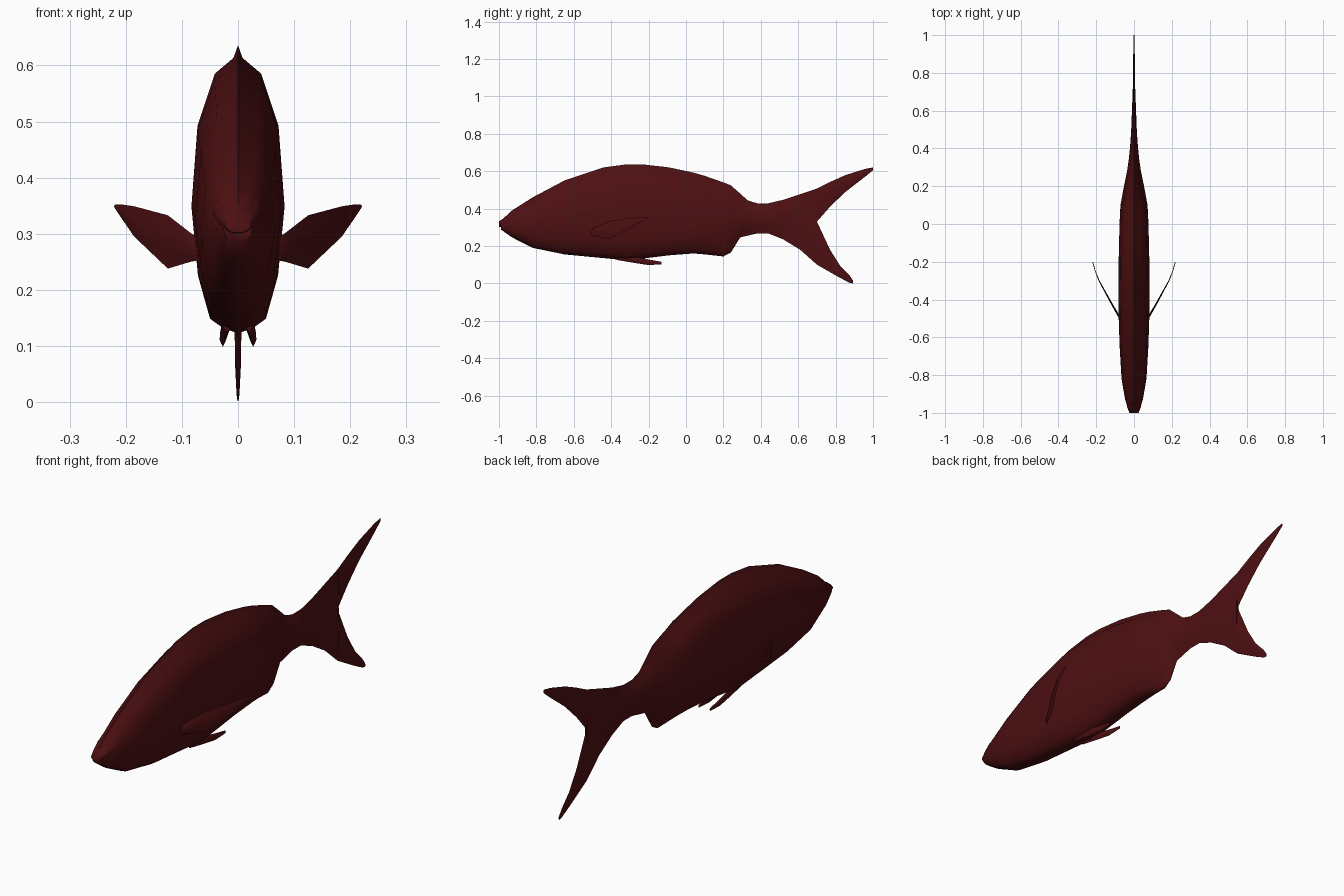
import bpy, bmesh
from math import sin, pi

cube = bpy.data.objects.get("Cube")
if cube:
    bpy.data.objects.remove(cube, do_unlink=True)

# One deep red for the whole fish
COLOUR = (0.075, 0.005, 0.006, 1)
red = bpy.data.materials.new("deep_red")
red.use_nodes = True
red.diffuse_color = COLOUR
bsdf = red.node_tree.nodes["Principled BSDF"]
bsdf.inputs["Base Color"].default_value = COLOUR
bsdf.inputs["Roughness"].default_value = 0.7

# Blunt cross-section: (height fraction, width fraction), belly to back ridge
BLUNT = [(0, 0), (.015, .3), (.05, .6), (.2, .86), (.44, 1),
         (.72, .87), (.9, .5), (.955, .1), (1, 0)]


def section(lens):
    """Blend the blunt body section towards a thin fin-like lens."""
    return [(t, w * (1 - lens) + sin(pi * t) ** 1.4 * lens) for t, w in BLUNT]


def loft(name, stations, lens_at=lambda y: 1, mirrored=False):
    """Skin rings given as (y, bottom, top, half width, x offset)."""
    bm = bmesh.new()
    rings = []
    for y, low, high, half, *offset in stations:
        x = offset[0] if offset else 0
        side = section(lens_at(y))
        outline = [(t, w) for t, w in side] + [(t, -w) for t, w in side[-2:0:-1]]
        rings.append([bm.verts.new((x + w * half, y, low + (high - low) * t))
                      for t, w in outline])
    for a, b in zip(rings, rings[1:]):
        for i in range(len(a)):
            j = (i + 1) % len(a)
            bm.faces.new((a[i], a[j], b[j], b[i]))
    bm.faces.new(rings[0])
    bm.faces.new(rings[-1])
    bmesh.ops.recalc_face_normals(bm, faces=bm.faces[:])
    mesh = bpy.data.meshes.new(name)
    bm.to_mesh(mesh)
    bm.free()
    mesh.materials.append(red)
    obj = bpy.data.objects.new(name, mesh)
    bpy.context.collection.objects.link(obj)
    if mirrored:
        mirror = obj.modifiers.new("mirror", "MIRROR")
        mirror.use_mirror_merge = False
    bpy.ops.object.select_all(action="DESELECT")
    obj.select_set(True)
    bpy.context.view_layer.objects.active = obj
    bpy.ops.object.shade_smooth_by_angle(angle=pi / 3)
    return obj


# Body with dorsal and anal ridges, narrowing into the tail root
loft("body", [
    (-.99, .288, .335, .026), (-.93, .246, .39, .047), (-.82, .19, .46, .066),
    (-.65, .155, .55, .076), (-.44, .135, .62, .083), (-.32, .123, .636, .083),
    (-.23, .133, .636, .082), (-.09, .15, .62, .079), (.04, .16, .592, .075),
    (.1, .155, .575, .072), (.2, .144, .54, .054), (.24, .165, .524, .046),
    (.29, .246, .48, .036), (.33, .255, .444, .03), (.38, .267, .428, .024),
    (.44, .267, .428, .019), (.52, .235, .447, .014), (.61, .18, .477, .011),
    (.7, .1, .507, .007),
], lens_at=lambda y: min(max((y - .05) / .25, 0), 1))

# Upper lip overhanging the mouth
loft("upper_lip", [(-1, .302, .332, .024), (-.97, .3, .352, .036),
                   (-.93, .3, .38, .045)], lens_at=lambda y: .2)

# Forked tail
loft("tail_upper_lobe", [(.7, .33, .507, .007), (.77, .41, .542, .006),
                         (.85, .487, .578, .005), (.957, .57, .612, .003),
                         (1, .605, .62, .002)])
loft("tail_lower_lobe", [(.7, .1, .33, .007), (.77, .06, .18, .006),
                         (.823, .03, .096, .005), (.875, .003, .042, .003),
                         (.893, 0, .016, .002)])

# Paired side fins sweeping out and back
loft("pectoral_fins", [(-.52, .255, .285, .006, .06), (-.48, .25, .302, .006, .085),
                       (-.41, .238, .333, .005, .125), (-.3, .295, .349, .003, .185),
                       (-.25, .324, .352, .002, .205), (-.2, .345, .352, .002, .219)],
     mirrored=True)

# Small paired fins under the belly
loft("pelvic_fins", [(-.37, .125, .15, .008, .02), (-.28, .11, .145, .008, .024),
                     (-.2, .098, .128, .006, .027), (-.13, .102, .115, .003, .028)],
     mirrored=True)
